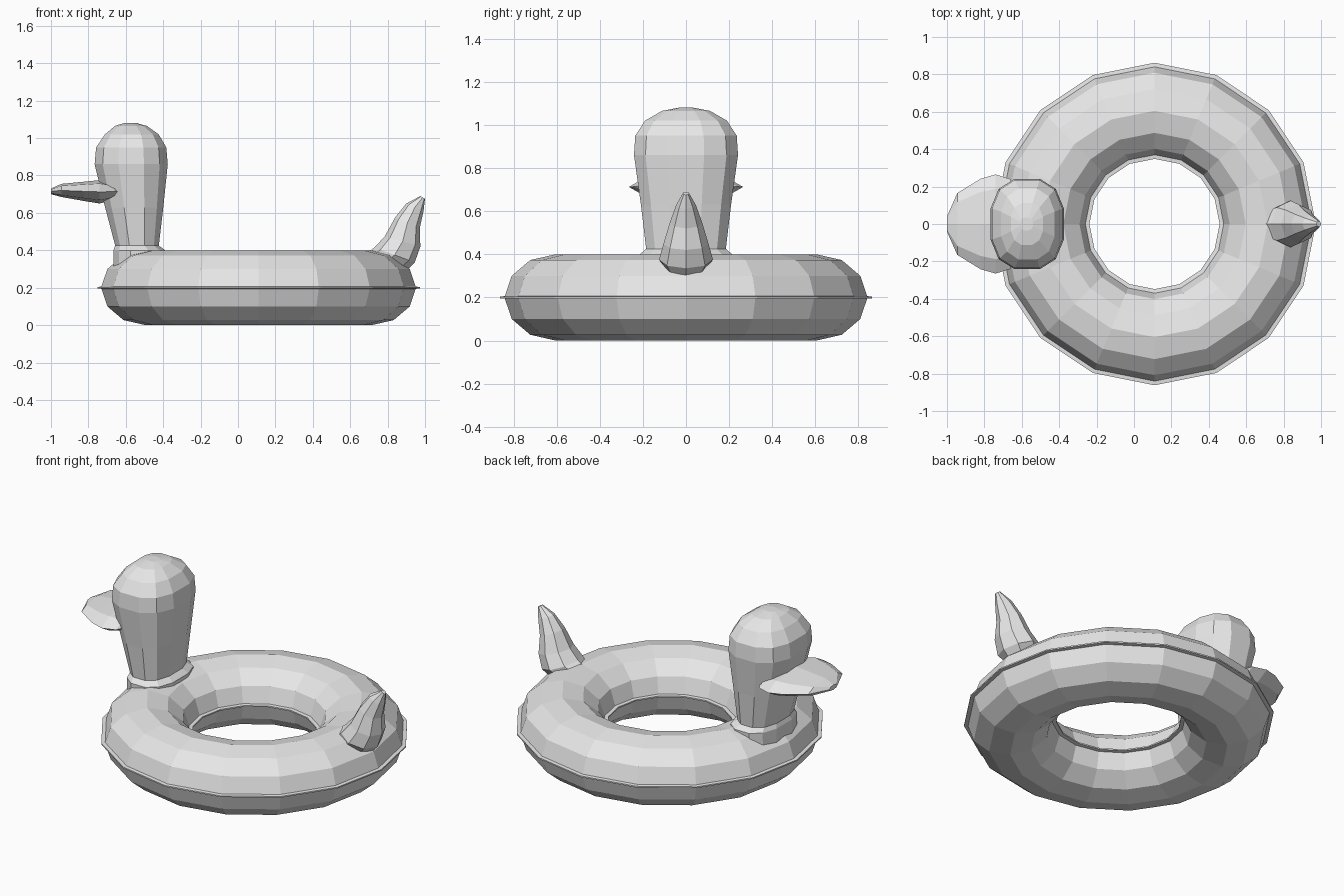
import bpy
import bmesh
from math import cos, sin, pi, copysign

cube = bpy.data.objects.get("Cube")
if cube:
    bpy.data.objects.remove(cube, do_unlink=True)

vinyl = bpy.data.materials.new("grey vinyl")
vinyl.use_nodes = True
GREY = (0.8, 0.8, 0.8, 1)
vinyl.diffuse_color = GREY
vinyl.node_tree.nodes["Principled BSDF"].inputs["Base Color"].default_value = GREY


def skin(name, rings, closed=False):
    """Join successive rings of points with flat quads."""
    bm = bmesh.new()
    loops = [[bm.verts.new(p) for p in ring] for ring in rings]
    count = len(loops[0])
    pairs = list(zip(loops, loops[1:]))
    if closed:
        pairs.append((loops[-1], loops[0]))
    else:
        bm.faces.new(loops[0])
        bm.faces.new(loops[-1])
    for a, b in pairs:
        for i in range(count):
            j = (i + 1) % count
            bm.faces.new((a[i], a[j], b[j], b[i]))
    bmesh.ops.recalc_face_normals(bm, faces=bm.faces)
    mesh = bpy.data.meshes.new(name)
    bm.to_mesh(mesh)
    bm.free()
    mesh.materials.append(vinyl)
    obj = bpy.data.objects.new(name, mesh)
    bpy.context.collection.objects.link(obj)
    return obj


def power(v, e):
    return copysign(abs(v) ** e, v)


def loft(name, sections, sides, phase=0.0, e=1.0):
    """Each section: two opposite points (x, z) in the centre plane, half width."""
    rings = []
    for (ax, az), (bx, bz), width in sections:
        ring = []
        for i in range(sides):
            t = 2 * pi * (i + phase) / sides
            c, s = power(cos(t), e), power(sin(t), e)
            ring.append(((ax + bx) / 2 + c * (ax - bx) / 2, s * width,
                         (az + bz) / 2 + c * (az - bz) / 2))
        rings.append(ring)
    return skin(name, rings)


# Inflated ring: twelve-sided tube with a thin welded seam inside and out
profile = []
for k in range(12):
    t = k * pi / 6
    r, z = 0.605 + 0.235 * cos(t), 0.2 + 0.2 * sin(t)
    if k % 6 == 0:
        side = 1 if k == 0 else -1
        seam = 0.605 + side * 0.257
        profile += [(r, z - side * 0.006), (seam, z - side * 0.004),
                    (seam, z + side * 0.004), (r, z + side * 0.006)]
    else:
        profile.append((r, z))
rings = []
for k in range(16):
    t = k * pi / 8
    rings.append([(0.11 + r * cos(t), r * sin(t), z) for r, z in profile])
skin("swim_ring", rings, closed=True)

# Neck and head: height, front x, back x, half width
levels = [
    (0.30, -0.67, -0.385, 0.215),
    (0.40, -0.67, -0.385, 0.22),
    (0.425, -0.66, -0.42, 0.19),
    (0.63, -0.715, -0.395, 0.215),
    (0.86, -0.772, -0.37, 0.248),
    (0.95, -0.764, -0.378, 0.242),
    (1.02, -0.715, -0.42, 0.195),
    (1.065, -0.66, -0.485, 0.115),
    (1.08, -0.61, -0.54, 0.035),
]
loft("neck_and_head", [((f, z), (b, z), w) for z, f, b, w in levels],
     12, phase=0.5, e=0.8)

# Flat bill: x, top, bottom, half width
bill = [
    (-1.0, 0.73, 0.70, 0.04),
    (-0.945, 0.755, 0.685, 0.165),
    (-0.82, 0.767, 0.663, 0.242),
    (-0.74, 0.775, 0.65, 0.265),
    (-0.66, 0.755, 0.672, 0.24),
    (-0.61, 0.735, 0.69, 0.12),
]
loft("bill", [((x, t), (x, b), w) for x, t, b, w in bill], 8)

# Upswept tail: inner point, outer point, half width
loft("tail", [
    ((0.68, 0.38), (0.90, 0.29), 0.095),
    ((0.73, 0.415), (0.945, 0.335), 0.125),
    ((0.785, 0.475), (0.975, 0.42), 0.105),
    ((0.84, 0.575), (0.972, 0.52), 0.075),
    ((0.90, 0.65), (0.992, 0.61), 0.045),
    ((0.975, 0.69), (1.0, 0.675), 0.015),
], 8)
